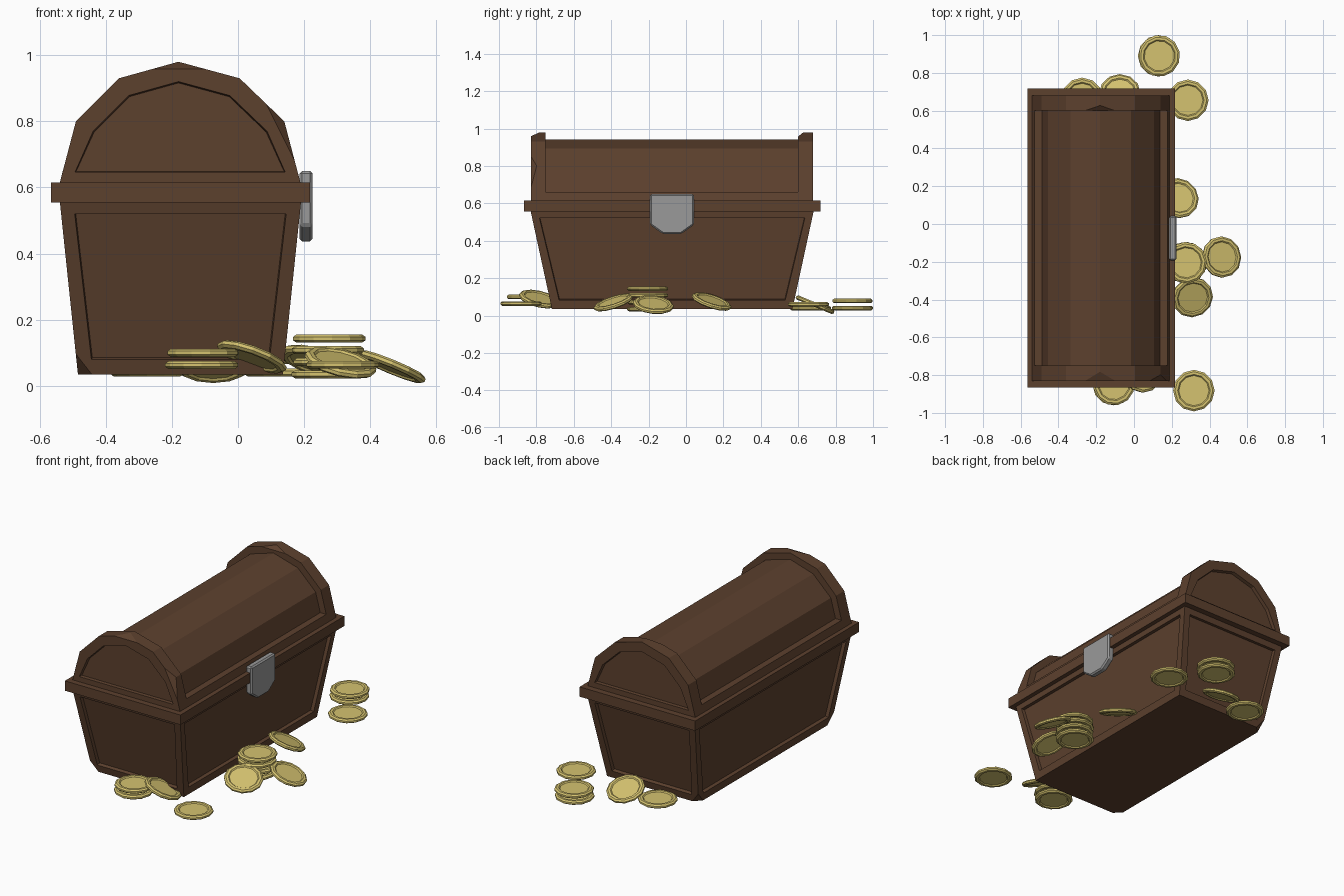
import bpy, bmesh, math
from mathutils import Vector

if "Cube" in bpy.data.objects:
    bpy.data.objects.remove(bpy.data.objects["Cube"])


def material(name, rgb):
    m = bpy.data.materials.new(name)
    m.diffuse_color = (*rgb, 1)
    m.use_nodes = True
    m.node_tree.nodes["Principled BSDF"].inputs["Base Color"].default_value = m.diffuse_color
    return m


WOOD = material("dark_wood", (0.108, 0.052, 0.027))
GOLD = material("gold", (0.66, 0.54, 0.16))
STEEL = material("grey_steel", (0.32, 0.32, 0.32))


def finish(name, bm, mat):
    bmesh.ops.recalc_face_normals(bm, faces=bm.faces)
    me = bpy.data.meshes.new(name)
    bm.to_mesh(me)
    bm.free()
    me.materials.append(mat)
    ob = bpy.data.objects.new(name, me)
    bpy.context.collection.objects.link(ob)
    return ob


def loft(bm, ring_a, ring_b):
    """Closed solid between two matching rings; returns (cap_a, cap_b, sides)."""
    a = [bm.verts.new(p) for p in ring_a]
    b = [bm.verts.new(p) for p in ring_b]
    n = len(a)
    sides = [bm.faces.new((a[i], a[(i + 1) % n], b[(i + 1) % n], b[i])) for i in range(n)]
    caps = bm.faces.new(a[::-1]), bm.faces.new(b)
    bmesh.ops.recalc_face_normals(bm, faces=[*sides, *caps])
    return caps[0], caps[1], sides


def rect(cx, cy, hx, hy, z):
    return [(cx - hx, cy - hy, z), (cx + hx, cy - hy, z), (cx + hx, cy + hy, z), (cx - hx, cy + hy, z)]


def recess(bm, faces, border, depth):
    bmesh.ops.inset_individual(bm, faces=faces, thickness=border)
    bmesh.ops.inset_individual(bm, faces=faces, thickness=0.004, depth=-depth)


def chip(bm, point, outward):
    """Knock a corner off with a slanted cut and close it."""
    cut = bmesh.ops.bisect_plane(bm, geom=[*bm.verts, *bm.edges, *bm.faces], dist=1e-5,
                                 plane_co=point, plane_no=outward, clear_outer=True)
    edges = [e for e in cut["geom_cut"] if isinstance(e, bmesh.types.BMEdge)]
    bmesh.ops.holes_fill(bm, edges=edges, sides=0)


CX, CY = -0.174, -0.074

# Tapered chest body with a recessed panel on each side and two worn corners
bm = bmesh.new()
_, _, sides = loft(bm, rect(CX, CY, 0.31, 0.643, 0.035), rect(CX, CY, 0.365, 0.757, 0.56))
recess(bm, sides, 0.061, 0.02)
for s in (-1, 1):
    corner = Vector((CX - 0.31, CY + s * 0.643, 0.035))
    chip(bm, corner + Vector((0.015, -s * 0.015, 0.012)), (-1, s, -1))
finish("chest_body", bm, WOOD)

# Overhanging rim between body and lid
bm = bmesh.new()
loft(bm, rect(CX, CY, 0.391, 0.792, 0.555), rect(CX, CY, 0.391, 0.792, 0.615))
finish("chest_rim", bm, WOOD)

# Arched lid: raised end bands, sunken barrel and lower border strip
outer = [(-0.54, 0.61), (-0.49, 0.80), (-0.36, 0.93), (-0.18, 0.98), (0.005, 0.93), (0.14, 0.80), (0.19, 0.61)]
inner = [(-0.50, 0.61), (-0.455, 0.778), (-0.335, 0.893), (-0.18, 0.94), (-0.015, 0.893), (0.105, 0.778), (0.15, 0.61)]
strip = [(-0.54, 0.61), (-0.527, 0.66), (0.177, 0.66), (0.19, 0.61)]


def arch(bm, profile, y0, y1):
    return loft(bm, [(x, y0, z) for x, z in profile], [(x, y1, z) for x, z in profile])


for name, y_out, y_in in (("lid_front_band", -0.83, -0.75), ("lid_back_band", 0.68, 0.60)):
    bm = bmesh.new()
    cap, _, _ = arch(bm, outer, y_out, y_in)
    recess(bm, [cap], 0.06, 0.02)
    if name == "lid_front_band":
        chip(bm, (0.13, -0.815, 0.79), (1, -0.9, 0.5))
        chip(bm, (-0.18, -0.80, 0.972), (0, -0.45, 1))
    else:
        chip(bm, (-0.18, 0.615, 0.97), (0, -0.8, 1))
    finish(name, bm, WOOD)

bm = bmesh.new()
arch(bm, inner, -0.76, 0.61)
finish("lid_barrel", bm, WOOD)
bm = bmesh.new()
arch(bm, strip, -0.755, 0.605)
finish("lid_border", bm, WOOD)

# Steel lock plate on the right side
bm = bmesh.new()
plate = [(-0.192, 0.65), (0.042, 0.65), (0.042, 0.485), (-0.025, 0.437), (-0.125, 0.437), (-0.192, 0.485)]
loft(bm, [(0.186, y, z) for y, z in plate], [(0.226, y, z) for y, z in plate])
bmesh.ops.bevel(bm, geom=bm.edges[:], offset=0.008, segments=1, affect='EDGES')
finish("lock_plate", bm, STEEL)

# Coins: one lathed mesh shared by all, raised rim on both faces
COIN = [(0.08, -0.006), (0.086, -0.012), (0.1, -0.012), (0.11, -0.005),
        (0.11, 0.005), (0.1, 0.012), (0.086, 0.012), (0.08, 0.006)]
SIDES = 12
bm = bmesh.new()
rings = [[bm.verts.new((r * math.cos(2 * math.pi * i / SIDES), r * math.sin(2 * math.pi * i / SIDES), z))
          for i in range(SIDES)] for r, z in COIN]
for a, b in zip(rings, rings[1:]):
    for i in range(SIDES):
        j = (i + 1) % SIDES
        bm.faces.new((a[i], a[j], b[j], b[i]))
bm.faces.new(rings[0][::-1])
bm.faces.new(rings[-1])
first = finish("coin", bm, GOLD)
coin_mesh = first.data
bpy.data.objects.remove(first)


def coin(x, y, z, normal=(0, 0, 1), turn=0.0):
    ob = bpy.data.objects.new("coin", coin_mesh)
    bpy.context.collection.objects.link(ob)
    ob.location = (x, y, z)
    tilt = Vector((0, 0, 1)).rotation_difference(Vector(normal).normalized())
    ob.rotation_euler = tilt.to_euler()
    if turn:
        ob.rotation_euler.z += turn


# Flat stacks: x, y, heights
for x, y, heights in ((0.13, 0.89, (0.04, 0.078)), (0.285, 0.655, (0.06,)),
                      (-0.275, 0.665, (0.04,)), (0.272, -0.205, (0.035, 0.072, 0.108, 0.143)),
                      (0.317, -0.882, (0.064,)), (-0.11, -0.85, (0.063, 0.1))):
    for k, z in enumerate(heights):
        coin(x + 0.004 * (k % 2), y, z, turn=0.2 * k)

# Leaning coins: position and facing
coin(-0.075, 0.69, 0.058, (0, 0.38, 0.92))
coin(0.235, 0.137, 0.075, (0.25, 0.3, 0.92))
coin(0.464, -0.175, 0.058, (0.38, 0.1, 0.92))
coin(0.31, -0.388, 0.07, (0.22, -0.3, 0.92))
coin(0.042, -0.785, 0.088, (0.33, 0.22, 0.92))
